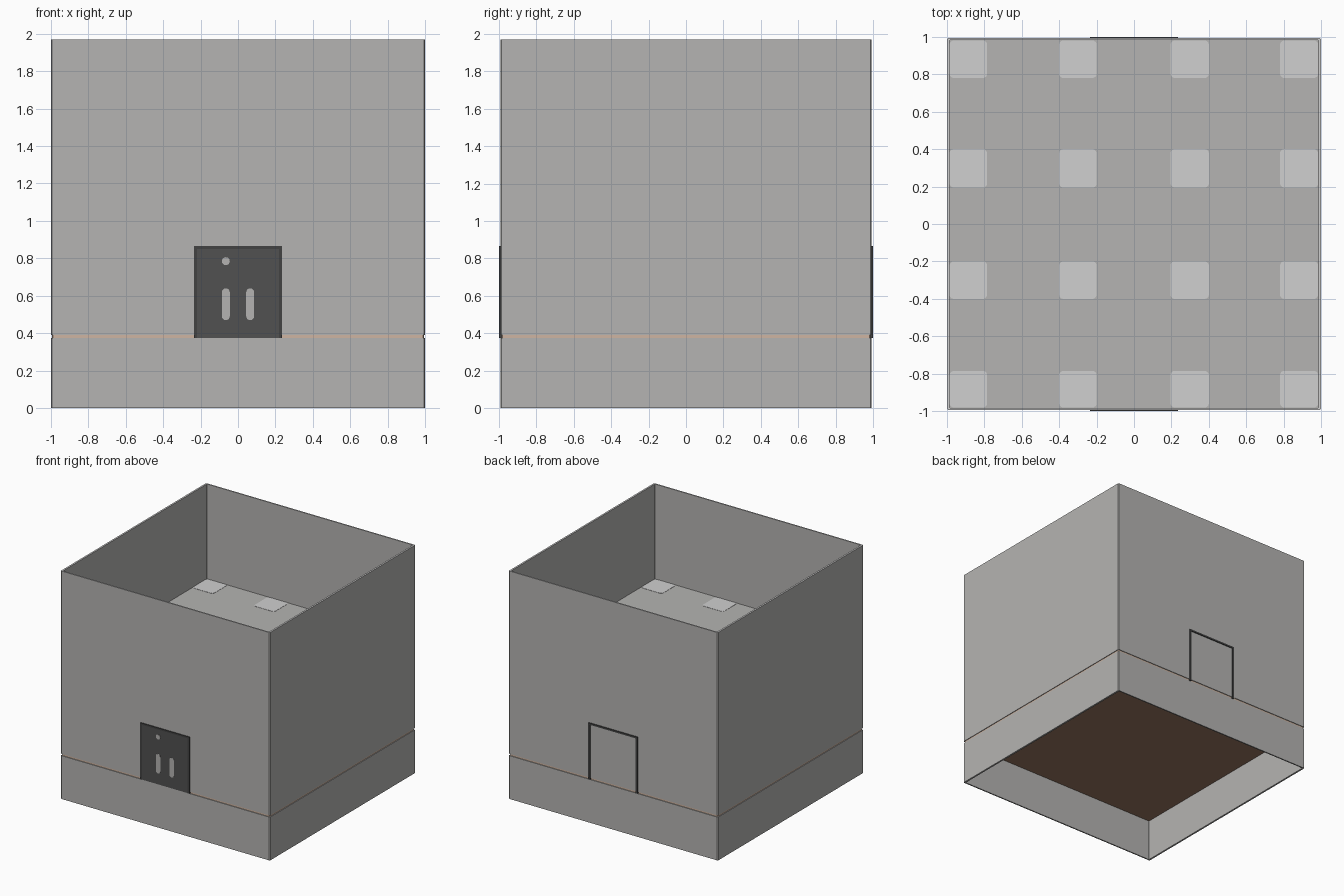
import bpy, bmesh, math

if "Cube" in bpy.data.objects:
    bpy.data.objects.remove(bpy.data.objects["Cube"])


def mat(name, r, g, b):
    m = bpy.data.materials.new(name)
    m.diffuse_color = (r, g, b, 1)
    m.use_nodes = True
    m.node_tree.nodes["Principled BSDF"].inputs["Base Color"].default_value = m.diffuse_color
    return m


GREY = mat("concrete_grey", 0.46, 0.455, 0.445)
PALE = mat("pale_grey", 0.63, 0.63, 0.63)
DARK = mat("door_dark", 0.082, 0.082, 0.082)
FRAME = mat("frame_dark", 0.055, 0.055, 0.055)
BROWN = mat("floor_brown", 0.31, 0.18, 0.12)
TAN = mat("strip_tan", 0.62, 0.46, 0.36)


def finish(bm, name, *mats):
    bmesh.ops.recalc_face_normals(bm, faces=bm.faces)
    me = bpy.data.meshes.new(name)
    bm.to_mesh(me)
    bm.free()
    for m in mats:
        me.materials.append(m)
    ob = bpy.data.objects.new(name, me)
    bpy.context.collection.objects.link(ob)
    return ob


def box(name, x0, x1, y0, y1, z0, z1, m):
    bm = bmesh.new()
    bmesh.ops.create_cube(bm, size=1)
    for v in bm.verts:
        v.co = (x1 if v.co.x > 0 else x0, y1 if v.co.y > 0 else y0,
                z1 if v.co.z > 0 else z0)
    return finish(bm, name, m)


def outline(hx, hy, c):
    # rectangle with clipped corners
    return [(hx, -hy + c), (hx, hy - c), (hx - c, hy), (-hx + c, hy),
            (-hx, hy - c), (-hx, -hy + c), (-hx + c, -hy), (hx - c, -hy)]


def wall_ring(name, hx, hy, z0, z1, *mats):
    # hollow four-sided wall, open above and below
    bm = bmesh.new()
    loops = [[bm.verts.new((x, y, z)) for x, y in outline(a, b, c)]
             for a, b, c, z in ((hx, hy, .007, z0), (hx, hy, .007, z1),
                                (.985, .982, .003, z1), (.985, .982, .003, z0))]
    for k in range(4):
        a, b = loops[k], loops[(k + 1) % 4]
        for i in range(8):
            j = (i + 1) % 8
            f = bm.faces.new((a[i], a[j], b[j], b[i]))
            f.material_index = 1 if k == 1 and len(mats) > 1 else 0
    return finish(bm, name, *mats)


def rounded_plate(name, w, h, r, depth, m, seg=5):
    # rounded rectangle in XY, extruded up from z = 0
    bm = bmesh.new()
    pts = []
    for q, (sx, sy) in enumerate(((1, 1), (-1, 1), (-1, -1), (1, -1))):
        for i in range(seg + 1):
            t = math.pi / 2 * (q + i / seg)
            pts.append((sx * (w / 2 - r) + r * math.cos(t),
                        sy * (h / 2 - r) + r * math.sin(t), 0))
    f = bm.faces.new([bm.verts.new(p) for p in pts])
    g = bmesh.ops.extrude_face_region(bm, geom=[f])["geom"]
    for v in g:
        if isinstance(v, bmesh.types.BMVert):
            v.co.z += depth
    bmesh.ops.remove_doubles(bm, verts=bm.verts, dist=1e-5)
    return finish(bm, name, m)


# Walls: base, recessed strip and tall upper part with pale rim
wall_ring("base_wall", 1.0, .993, 0, .374, GREY)
wall_ring("strip", .994, .987, .374, .390, TAN)
wall_ring("upper_wall", 1.0, .993, .390, 1.97, GREY, PALE)

# Floor and sunken roof
box("floor", -.985, .985, -.982, .982, .365, .385, BROWN)
box("roof", -.985, .985, -.982, .982, 1.13, 1.15, GREY)

# Pale square patches on the roof, edge ones touch the walls
spans = [(-.985, -.785), (-.4, -.2), (.195, .4), (.78, .983)]
for i, (x0, x1) in enumerate(spans):
    for j, (y0, y1) in enumerate(spans):
        y0, y1 = max(y0, -.98), min(y1, .98)
        p = rounded_plate(f"roof_patch_{i}_{j}", x1 - x0, y1 - y0, .022, .003, PALE)
        p.location = ((x0 + x1) / 2, (y0 + y1) / 2, 1.149)

# Door frames, front and back
for side, s in (("front", -1), ("back", 1)):
    y0, y1 = sorted((s * .985, s * 1.0))
    box(side + "_frame_left", -.235, -.219, y0, y1, .375, .865, FRAME)
    box(side + "_frame_right", .219, .235, y0, y1, .375, .865, FRAME)
    box(side + "_frame_top", -.219, .219, y0, y1, .850, .865, FRAME)

# Front door leaf with pale slots
box("front_door", -.219, .219, -.9965, -.986, .375, .850, DARK)
for name, x, z, w, h in (("slot_left", -.065, .555, .042, .17),
                         ("slot_right", .065, .555, .042, .17),
                         ("spy_hole", -.065, .785, .042, .042)):
    p = rounded_plate(name, w, h, .0205, .003, GREY)
    p.rotation_euler = (math.pi / 2, 0, 0)
    p.location = (x, -.996, z)
